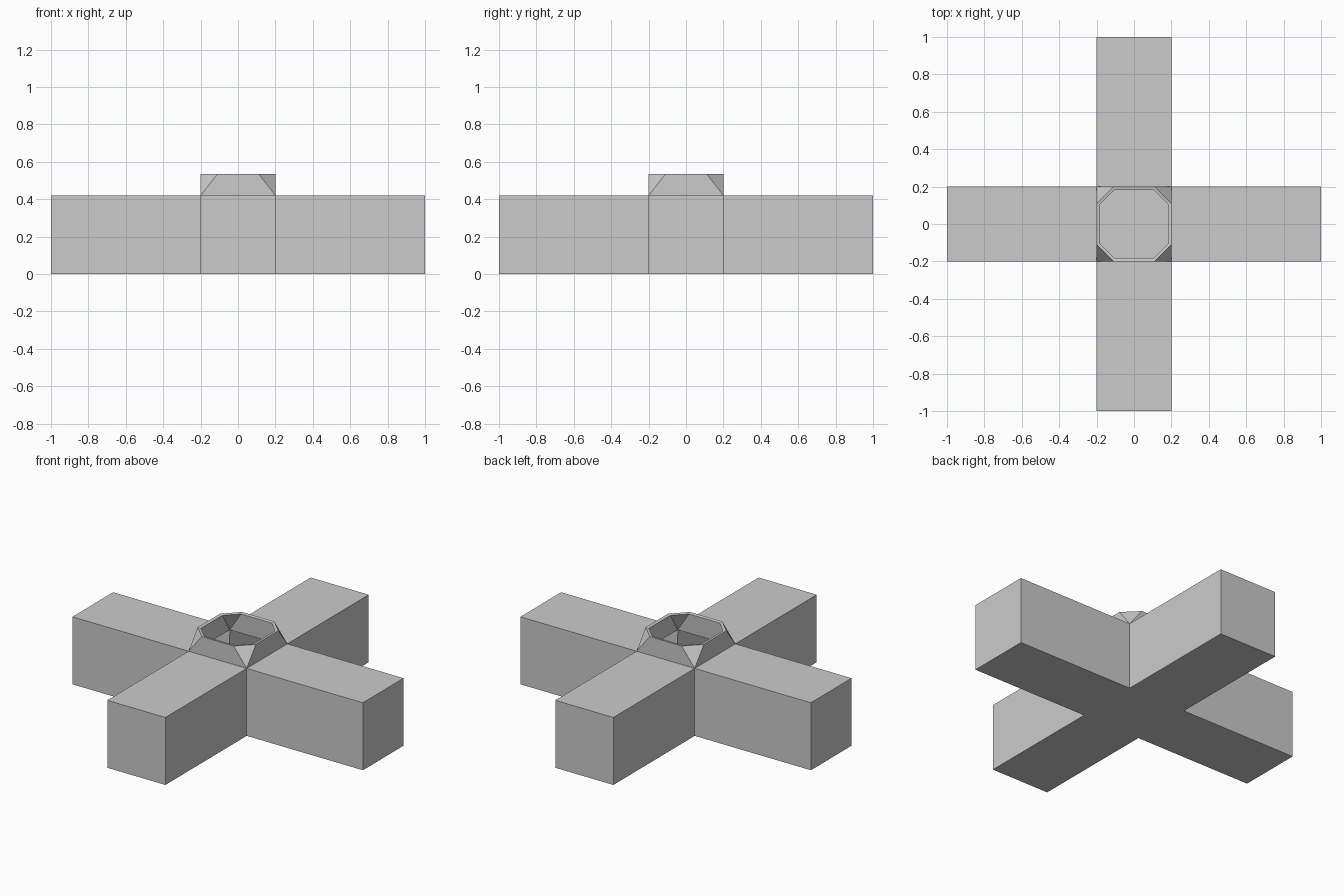
import bpy, bmesh
from mathutils import Matrix

if "Cube" in bpy.data.objects:
    bpy.data.objects.remove(bpy.data.objects["Cube"])

W, L, H, TOP, C = 0.2, 1.0, 0.42, 0.535, 0.11

bm = bmesh.new()


def face(points, rot):
    bm.faces.new([bm.verts.new(rot @ p) for p in points])


def vecs(*pts):
    from mathutils import Vector
    return [Vector(p) for p in pts]


# Four identical arms and collar quarters around the centre
for i in range(4):
    rot = Matrix.Rotation(i * 1.5707963268, 3, 'Z')
    # arm: top, bottom, two sides, end cap
    face(vecs((W, -W, H), (L, -W, H), (L, W, H), (W, W, H)), rot)
    face(vecs((W, W, 0), (L, W, 0), (L, -W, 0), (W, -W, 0)), rot)
    face(vecs((W, -W, 0), (L, -W, 0), (L, -W, H), (W, -W, H)), rot)
    face(vecs((L, W, 0), (W, W, 0), (W, W, H), (L, W, H)), rot)
    face(vecs((L, -W, 0), (L, W, 0), (L, W, H), (L, -W, H)), rot)
    # collar: upright wall and sloping corner facet
    face(vecs((W, -W, H), (W, W, H), (W, C, TOP), (W, -C, TOP)), rot)
    face(vecs((W, W, H), (C, W, TOP), (W, C, TOP)), rot)

# Floor under the crossing
face(vecs((-W, W, 0), (W, W, 0), (W, -W, 0), (-W, -W, 0)), Matrix.Identity(3))

bmesh.ops.remove_doubles(bm, verts=bm.verts, dist=1e-4)
bmesh.ops.recalc_face_normals(bm, faces=bm.faces)
mesh = bpy.data.meshes.new("pipe_cross")
bm.to_mesh(mesh)
bm.free()
pipe_cross = bpy.data.objects.new("pipe_cross", mesh)
bpy.context.collection.objects.link(pipe_cross)

# Hollow shell with a thin wall
shell = pipe_cross.modifiers.new("wall", 'SOLIDIFY')
shell.thickness = 0.02
shell.offset = -1
